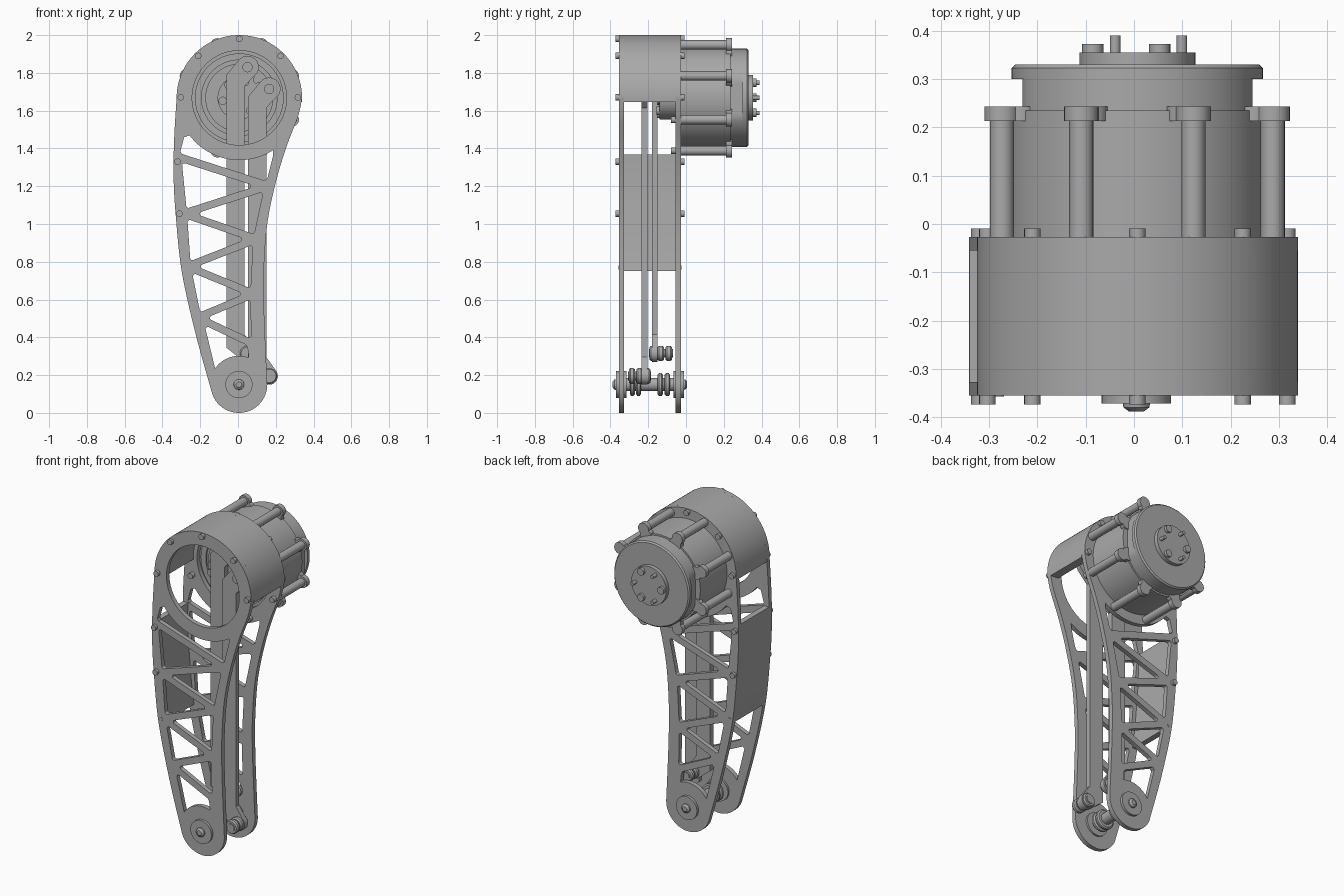
import bpy, bmesh
from math import sin, cos, pi, radians, atan2
from mathutils import Vector, Matrix

if "Cube" in bpy.data.objects:
    bpy.data.objects.remove(bpy.data.objects["Cube"])

grey = bpy.data.materials.new("machined_grey")
grey.use_nodes = True
grey.diffuse_color = (0.4, 0.4, 0.4, 1)
grey.node_tree.nodes["Principled BSDF"].inputs["Base Color"].default_value = grey.diffuse_color
parts = []

AXIS = (0.007, 1.668)      # motor axis (x, z)
FOOT = (0.005, 0.15)       # lower joint axis
FRONT = (-0.355, -0.327)   # depth of the front plate
BACK = (-0.055, -0.027)    # depth of the back plate


def add_part(name, mesh):
    mesh.materials.append(grey)
    obj = bpy.data.objects.new(name, mesh)
    bpy.context.collection.objects.link(obj)
    parts.append(obj)
    return obj


def arc(centre, r, a0, a1, n=24):
    angles = [radians(a0 + (a1 - a0) * i / n) for i in range(n + 1)]
    return [(centre[0] + r * cos(a), centre[1] + r * sin(a)) for a in angles]


def around(centre, r, count, start=0):
    return arc(centre, r, start, start + 360, count)[:-1]


def spline(pts, n=10):
    """Catmull-Rom curve through the points."""
    p = [Vector(q) for q in [pts[0]] + pts + [pts[-1]]]
    out = []
    for a, b, c, d in zip(p, p[1:], p[2:], p[3:]):
        for i in range(n):
            t = i / n
            out.append(tuple(0.5 * (2 * b + (c - a) * t + (2 * a - 5 * b + 4 * c - d) * t**2
                                    + (3 * b - a - 3 * c + d) * t**3)))
    return out + [pts[-1]]


def extrude(name, loops, depth):
    """Fill x-z loops (inner loops are holes) and extrude them along y."""
    curve = bpy.data.curves.new(name, 'CURVE')
    curve.dimensions, curve.fill_mode = '2D', 'BOTH'
    curve.extrude = (depth[1] - depth[0]) / 2
    for loop in loops:
        s = curve.splines.new('POLY')
        s.points.add(len(loop) - 1)
        for pt, q in zip(s.points, loop):
            pt.co = (q[0], q[1], 0, 1)
        s.use_cyclic_u = True
    tmp = bpy.data.objects.new(name, curve)
    bpy.context.collection.objects.link(tmp)
    graph = bpy.context.evaluated_depsgraph_get()
    mesh = bpy.data.meshes.new_from_object(tmp.evaluated_get(graph))
    bpy.data.objects.remove(tmp)
    mesh.materials.clear()
    mesh.transform(Matrix.Translation((0, sum(depth) / 2, 0)) @ Matrix.Rotation(pi / 2, 4, 'X'))
    bm = bmesh.new()
    bm.from_mesh(mesh)
    bmesh.ops.remove_doubles(bm, verts=bm.verts, dist=1e-5)
    bmesh.ops.recalc_face_normals(bm, faces=bm.faces)
    bm.to_mesh(mesh)
    bm.free()
    return add_part(name, mesh)


def lathe(name, centre, profile, seg=32):
    """Turn a (y, radius) profile about a y-parallel axis."""
    bm = bmesh.new()
    rings = [[bm.verts.new((x, y, z)) for x, z in around(centre, r, seg)] for y, r in profile]
    for a, b in zip(rings, rings[1:]):
        for i in range(seg):
            j = (i + 1) % seg
            bm.faces.new((a[i], a[j], b[j], b[i]))
    bm.faces.new(rings[0])
    bm.faces.new(rings[-1])
    bmesh.ops.recalc_face_normals(bm, faces=bm.faces)
    mesh = bpy.data.meshes.new(name)
    bm.to_mesh(mesh)
    bm.free()
    return add_part(name, mesh)


def cylinder(name, centre, r, y0, y1, seg=20):
    return lathe(name, centre, [(y0, r), (y1, r)], seg)


def discs(y0, y1, count, r, core):
    """Profile of a spool: evenly spaced chamfered discs on a core."""
    step, out = (y1 - y0) / count, []
    for i in range(count):
        y = y0 + step * i
        out += [(y, core), (y + step * .1, core), (y + step * .1, r * .85), (y + step * .3, r),
                (y + step * .7, r), (y + step * .9, r * .85), (y + step * .9, core)]
    return out + [(y1, core)]


def rounded_window(tri, gap=0.02, r=0.012):
    """Triangle shrunk by half a strut width, with rounded corners."""
    v = [Vector(p) for p in tri]
    if (v[1] - v[0]).cross(v[2] - v[0]) < 0:
        v.reverse()
    side = [(v[i - 1] - v[i - 2]).length for i in range(3)]
    area = (v[1] - v[0]).cross(v[2] - v[0]) / 2
    mid = sum((p * s for p, s in zip(v, side)), Vector((0, 0))) / sum(side)
    k = 1 - (gap + r) / (2 * area / sum(side))
    loop = []
    for i in range(3):
        e, f = v[i] - v[i - 1], v[(i + 1) % 3] - v[i]
        a0 = atan2(-e.x, e.y)
        turn = (atan2(-f.x, f.y) - a0) % (2 * pi)
        c = mid + (v[i] - mid) * k
        loop += [(c.x + r * cos(a0 + turn * t / 5), c.y + r * sin(a0 + turn * t / 5))
                 for t in range(6)]
    return loop


# Side plates: curved outline, motor opening and zigzag truss windows
left_edge = spline([(-.325, 1.668), (-.338, 1.45), (-.341, 1.25), (-.33, 1.05),
                    (-.298, .75), (-.225, .42), (-.136, .099)])
right_edge = spline([(.155, .15), (.147, .32), (.138, .55), (.137, .75), (.155, 1), (.2, 1.22),
                     (.257, 1.41), (.318, 1.57), (.339, 1.668)])
outline = arc(AXIS, .332, 0, 180, 64) + left_edge[1:-1] + arc(FOOT, .15, 200, 360) + right_edge[1:-1]
zigzag = [(-.32, 1.355), (.16, 1.2), (-.29, 1.055), (.1, .92), (-.27, .775),
          (.085, .63), (-.215, .505), (.09, .36)]
windows = [rounded_window(t) for t in zip(zigzag, zigzag[1:], zigzag[2:])]
windows.append([(-.285, 1.46), (-.305, 1.385), (-.297, 1.371), (.14, 1.23), (.155, 1.24), (.185, 1.36)]
               + arc(AXIS, .33, -57, -143))
windows.append([(-.118, .222), (-.172, .445), (-.16, .456), (.04, .362), (.05, .348)]
               + arc(FOOT, .152, 70, 148))
for name, depth in (("front_plate", FRONT), ("back_plate", BACK)):
    extrude(name, [outline, around(AXIS, .25, 64)] + windows, depth)

# Curved walls between the plates
between = (FRONT[1], BACK[0])
extrude("top_shell", [arc(AXIS, .332, -4, 184, 64) + arc(AXIS, .275, 184, -4, 64)], between)
strip = [p for p in left_edge if .73 < p[1] < 1.37]
extrude("rear_wall", [strip + [(x + .035, z) for x, z in reversed(strip)]], between)

# Plate screws, front and back
screws = [(.007, 1.98), (-.21, 1.89), (.225, 1.89), (-.303, 1.67), (.317, 1.67), (-.32, 1.33), (-.31, 1.055)]
for c in screws:
    cylinder("front_screw", c, .017, FRONT[0] - .018, FRONT[0])
    cylinder("back_screw", c, .017, BACK[1], BACK[1] + .018)
for y in (FRONT[0], BACK[1]):
    cylinder("locating_pin", (-.28, .77), .011, y - .002, y + .002)

# Motor body with stepped face and output hub
lathe("motor_body", AXIS, [(-.14, .09), (-.14, .115), (-.045, .115), (-.045, .18), (-.03, .18), (-.03, .2),
                           (-.04, .2), (-.04, .235), (-.027, .235), (-.027, .27), (.235, .27)], 64)
for c in around(AXIS, .303, 8, 22.5):
    cylinder("motor_column", c, .025, -.027, .22)
    cylinder("motor_ear", c, .036, .213, .243)
    cylinder("motor_bolt", c, .017, -.08, -.055)
    inner = Vector(AXIS).lerp(Vector(c), .86)
    cylinder("ear_root", inner, .04, .213, .243)
for c in around(AXIS, .09, 6, 10):
    cylinder("hub_bolt", c, .022, -.155, -.14)

# Motor end bell, flattened on both sides below its rim
flat = [(AXIS[0] + max(-.238, min(.238, x)), AXIS[1] + z) for x, z in around((0, 0), .26, 64)]
extrude("bell_neck", [flat], (.235, .302))
lathe("bell_rim", AXIS, [(.3, .26), (.322, .26), (.33, .252)], 64)
lathe("bell_boss", AXIS, [(.33, .12), (.355, .12)], 48)
for i, c in enumerate(around(AXIS, .092, 6)):
    if i % 2:
        cylinder("boss_stud", c, .022, .355, .372)
    else:
        cylinder("boss_pin", c, .011, .355, .39)


# Two push links, each offset from its end eyes
def link(name, x, z0, z1, depth):
    low, high, w = (x + .063, z0), (x + .063, z1), .048
    shape = (arc(low, .046, -130, 35) + [(x + w, z0 + .1), (x + w, z1 - .1)]
             + arc(high, .06, -30, 135) + [(x - w, z1 - .04), (x - w, z0 + .03)])
    extrude(name, [shape], depth)
    cylinder(name + "_top_pin", high, .027, depth[0] - .018, -.1)
    # Crank arm from the hub to the upper eye
    a = math_angle = 90 + atan2(high[1] - AXIS[1], high[0] - AXIS[0]) * 180 / pi
    extrude(name + "_crank", [arc(AXIS, .06, a, a + 180) + arc(high, .045, a - 180, a)],
            (-.145, -.11))
    return low


low = link("inner_link", -.013, .315, 1.83, (-.18, -.15))
lathe("inner_link_bearing", low, discs(-.197, -.07, 3, .04, .022))
low = link("outer_link", .102, .195, 1.715, (-.235, -.205))
lathe("outer_link_bearing", low, discs(-.307, -.185, 3, .042, .024))

# Lower joint: axle, hub washers, spacers and domed end bolts
cylinder("axle", FOOT, .035, -.36, -.02)
lathe("axle_spacer", FOOT, discs(-.155, -.08, 2, .06, .035))
lathe("axle_collar", FOOT, discs(-.3, -.235, 2, .06, .035))
for name, y, s in (("front", FRONT[0], -1), ("back", BACK[1], 1)):
    cylinder(name + "_washer", FOOT, .072, y - s * .04, y + s * .016, 40)
    lathe(name + "_axle_bolt", FOOT, [(y + s * .016, .028), (y + s * .024, .027), (y + s * .033, .015)])

# Smooth curved surfaces, keep machined edges crisp
bpy.ops.object.select_all(action='DESELECT')
for obj in parts:
    obj.select_set(True)
bpy.context.view_layer.objects.active = parts[0]
bpy.ops.object.shade_smooth_by_angle(angle=radians(30))
